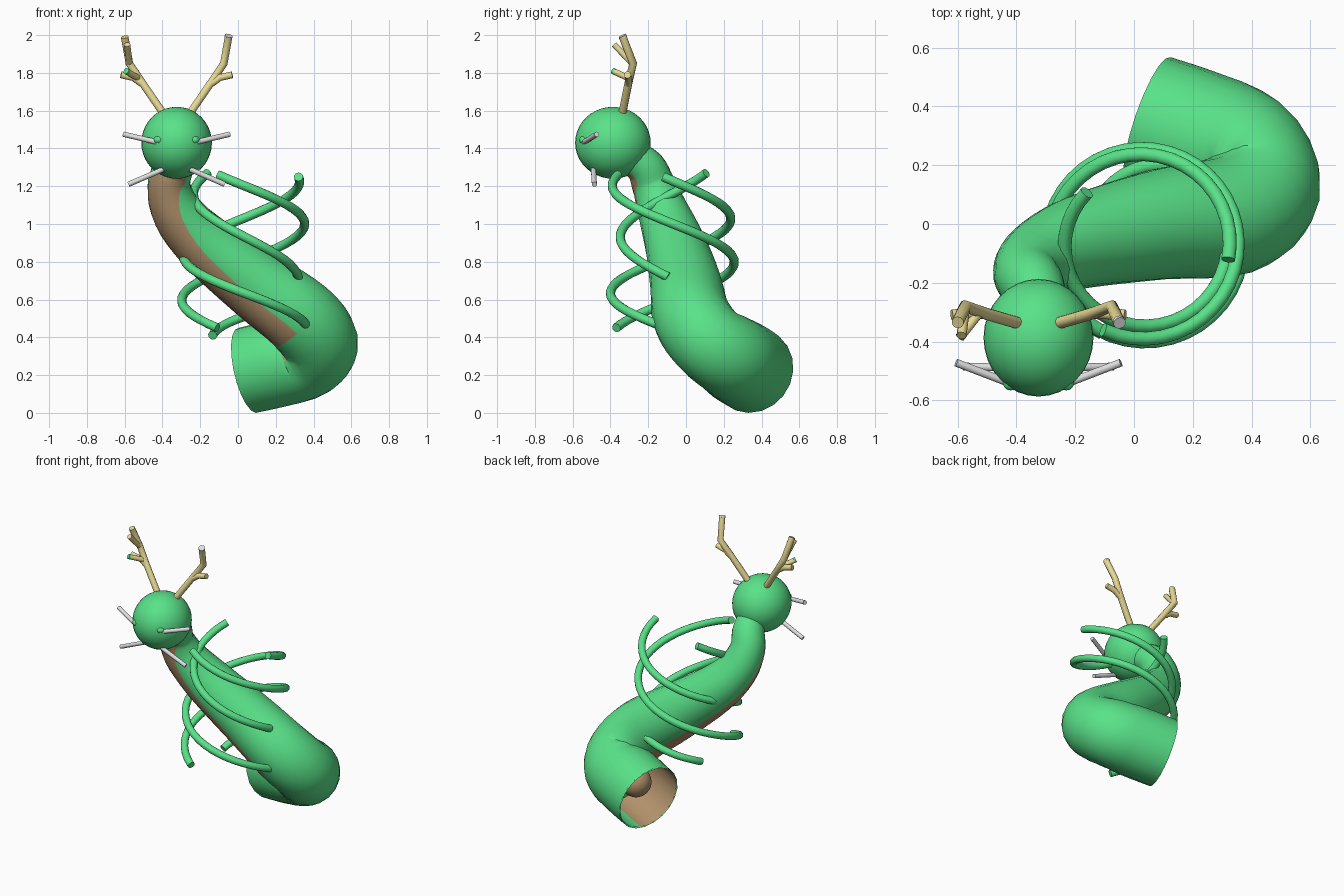
import bpy, bmesh, math
from mathutils import Vector

cube = bpy.data.objects.get("Cube")
if cube:
    bpy.data.objects.remove(cube, do_unlink=True)


def material(name, rgb):
    m = bpy.data.materials.new(name)
    m.use_nodes = True
    m.diffuse_color = (*rgb, 1)
    m.node_tree.nodes["Principled BSDF"].inputs["Base Color"].default_value = (*rgb, 1)
    return m


green = material("scale green", (0.1, 0.76, 0.25))
brown = material("belly brown", (0.45, 0.29, 0.15))
tan = material("antler tan", (0.8, 0.7, 0.3))
grey = material("whisker grey", (0.74, 0.74, 0.74))


def finish(bm, name, mats):
    mesh = bpy.data.meshes.new(name)
    bm.to_mesh(mesh)
    bm.free()
    obj = bpy.data.objects.new(name, mesh)
    bpy.context.collection.objects.link(obj)
    for m in mats:
        mesh.materials.append(m)
    bpy.ops.object.select_all(action="DESELECT")
    obj.select_set(True)
    bpy.context.view_layer.objects.active = obj
    bpy.ops.object.shade_smooth_by_angle(angle=math.radians(40))


def sweep(name, path, radii, refs, sides, mats, cap_end=True, stripe=0, stripe_rows=99):
    """Skin a round tube along a path; faces near the ref direction get the second material."""
    bm = bmesh.new()
    rings = []
    last = len(path) - 1
    for i, p in enumerate(path):
        t = (path[min(i + 1, last)] - path[max(i - 1, 0)]).normalized()
        b = (refs[i] - t * refs[i].dot(t)).normalized()
        c = t.cross(b)
        angles = [math.tau * j / sides for j in range(sides)]
        rings.append([bm.verts.new(p + radii[i] * (b * math.cos(a) + c * math.sin(a)))
                      for a in angles])
    for row, (r0, r1) in enumerate(zip(rings, rings[1:])):
        for j in range(sides):
            k = (j + 1) % sides
            f = bm.faces.new((r0[j], r0[k], r1[k], r1[j]))
            mid = 360 * (j + 0.5) / sides
            f.material_index = int(min(mid, 360 - mid) < stripe and row < stripe_rows)
    bm.faces.new(rings[0][::-1])
    if cap_end:
        bm.faces.new(rings[-1])
    finish(bm, name, mats)


def rod(name, points, radius, ref, mat):
    pts = [Vector(p) for p in points]
    sweep(name, pts, [radius] * len(pts), [Vector(ref)] * len(pts), 10, [mat])


def spline(keys, steps):
    """Catmull-Rom interpolation through tuples of any length."""
    out = []
    ext = [keys[0]] + keys + [keys[-1]]
    for a, b, c, d in zip(ext, ext[1:], ext[2:], ext[3:]):
        for s in range(steps):
            u = s / steps
            out.append([0.5 * (2 * q + (r - p) * u + (2 * p - 5 * q + 4 * r - w) * u * u
                               + (3 * q - p - 3 * r + w) * u ** 3)
                        for p, q, r, w in zip(a, b, c, d)])
    return out + [list(keys[-1])]


# Body: hollow coiling tube, open at the tail (x, y, z, radius)
body_keys = [
    (-0.31, -0.30, 1.36, 0.09), (-0.34, -0.215, 1.30, 0.105),
    (-0.365, -0.17, 1.20, 0.115),
    (-0.32, -0.12, 1.06, 0.135), (-0.18, -0.06, 0.90, 0.16),
    (0.10, 0.0, 0.68, 0.19), (0.33, 0.03, 0.51, 0.207),
    (0.425, 0.12, 0.38, 0.21), (0.365, 0.235, 0.30, 0.223),
    (0.21, 0.295, 0.262, 0.232), (0.05, 0.35, 0.225, 0.23)]
samples = spline(body_keys, 4)
path = [Vector(s[:3]) for s in samples]
radii = [s[3] for s in samples]
throat, belly = Vector((-0.1, -0.75, -0.45)), Vector((-0.6, -0.22, -0.65))
refs = [throat.lerp(belly, min(1, i / 20)) for i in range(len(path))]
sweep("body", path, radii, refs, 20, [green, brown],
      cap_end=False, stripe=50, stripe_rows=24)

# Inside of the open tail: mostly brown lining and a rounded core
inner = path[-8:]
sweep("tail_lining", inner, [r - 0.007 for r in radii[-8:]],
      [Vector((-0.2, -1, -0.1))] * 8, 20, [green, brown], cap_end=False, stripe=95)


# Spiral tendrils around the body
def tendril(name, a0, a1, z0, z1, r0, r1):
    n = max(8, int((a1 - a0) / 9))
    pts = []
    for i in range(n + 1):
        u = i / n
        a = math.radians(a0 + (a1 - a0) * u)
        r = r0 + (r1 - r0) * u
        pts.append((0.03 + r * math.cos(a), -0.07 + r * math.sin(a), z0 + (z1 - z0) * u))
    rod(name, pts, 0.0245, (0, 0, 1), green)


tendril("tendril_back", -10, 350, 1.25, 0.46, 0.295, 0.34)
tendril("tendril_upper", 137, 355, 1.27, 0.72, 0.26, 0.29)
tendril("tendril_long", 245, 605, 1.26, 0.45, 0.32, 0.33)
tendril("tendril_lower", 60, 150, 0.56, 0.41, 0.30, 0.19)

# Head
HX, HY, HZ = -0.325, -0.387, 1.43


def ball(name, centre, scale, mat):
    bm = bmesh.new()
    bmesh.ops.create_uvsphere(bm, u_segments=32, v_segments=20, radius=1)
    for v in bm.verts:
        v.co = Vector(a * s + c for a, s, c in zip(v.co, scale, centre))
    finish(bm, name, [mat])


ball("head", (HX, HY, HZ), (0.187, 0.2, 0.19), green)
ball("tail_core", (0.19, 0.29, 0.28), (0.1, 0.1, 0.1), brown)


def at(sx, pts):
    """Place points on one side of the head's middle."""
    return [(HX + sx * x, y, z) for x, y, z in pts]


# Paired parts, mirrored about the middle of the head
for side, sx in (("right", -1), ("left", 1)):
    ball(side + "_nostril", at(sx, [(0.095, -0.54, 1.445)])[0], (0.026, 0.026, 0.022), green)
    rod(side + "_antler", at(sx, [(0.06, -0.34, 1.57), (0.18, -0.305, 1.745),
                                  (0.25, -0.28, 1.85), (0.275, -0.335, 1.99)]),
        0.021, (0, 1, 0), tan)
    rod(side + "_antler_outer_tine", at(sx, [(0.18, -0.305, 1.74), (0.23, -0.305, 1.775),
                                             (0.295, -0.31, 1.79)]), 0.019, (0, 1, 0), tan)
    rod(side + "_upper_whisker", at(sx, [(0.09, -0.545, 1.43), (0.28, -0.472, 1.475)]),
        0.014, (0, 0, 1), grey)
    rod(side + "_lower_whisker", at(sx, [(0.07, -0.49, 1.29), (0.255, -0.485, 1.21)]),
        0.014, (0, 0, 1), grey)

# Extra tines on the right antler, pale tip on the left one
rod("right_antler_front_tine", at(-1, [(0.2, -0.3, 1.77), (0.26, -0.376, 1.805)]),
    0.017, (0, 0, 1), tan)
rod("right_antler_front_tip", at(-1, [(0.26, -0.376, 1.805), (0.267, -0.385, 1.81)]),
    0.0175, (0, 0, 1), green)
rod("right_antler_top_tine", at(-1, [(0.25, -0.285, 1.85), (0.262, -0.38, 1.95)]),
    0.017, (1, 0, 0), tan)
rod("left_antler_tip", at(1, [(0.273, -0.331, 1.985), (0.276, -0.337, 1.997)]),
    0.0215, (0, 1, 0), grey)
